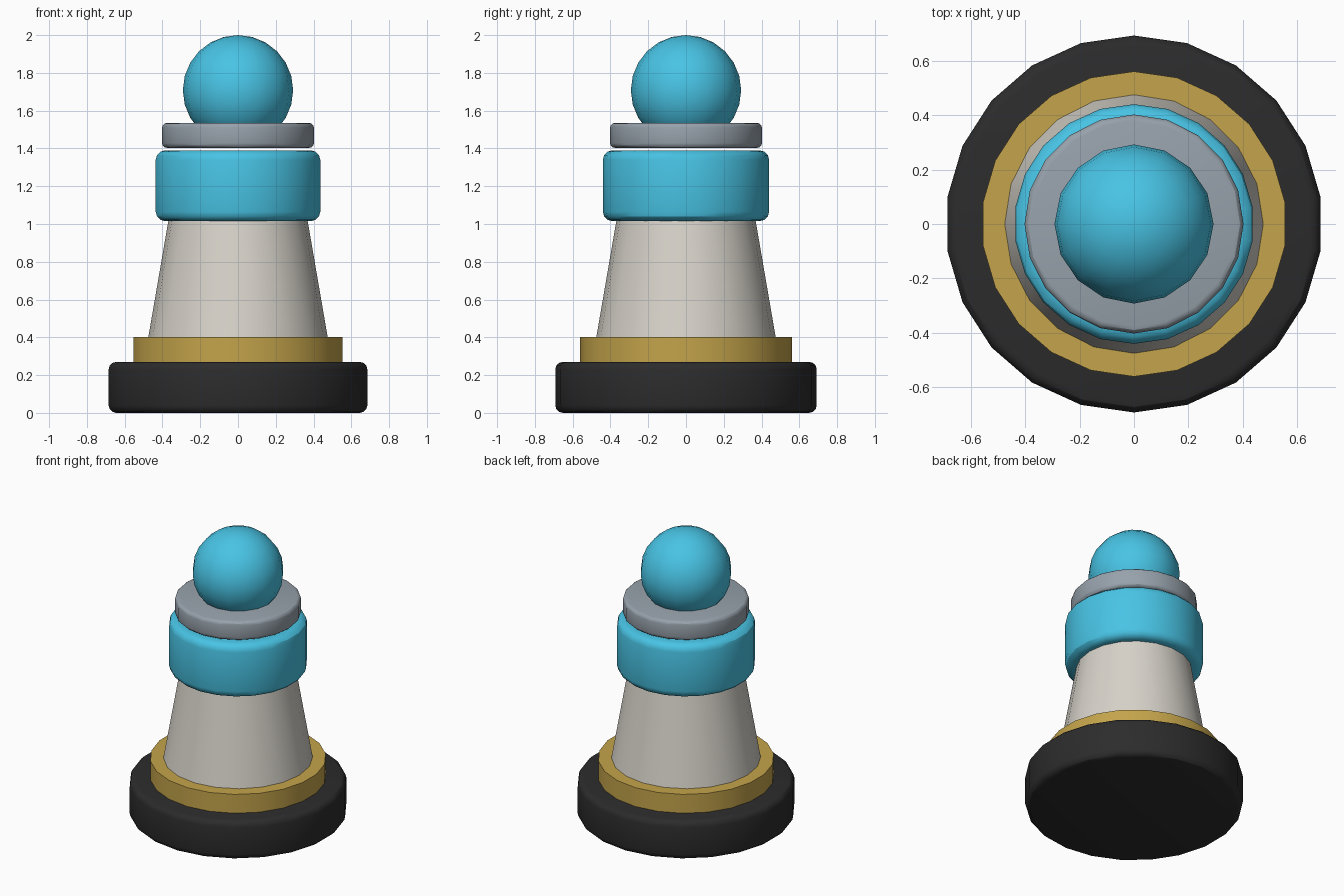
import bpy
import math

cube = bpy.data.objects.get("Cube")
if cube:
    bpy.data.objects.remove(cube, do_unlink=True)


def material(name, rgb):
    mat = bpy.data.materials.new(name)
    mat.use_nodes = True
    mat.diffuse_color = (*rgb, 1)
    mat.node_tree.nodes["Principled BSDF"].inputs["Base Color"].default_value = (*rgb, 1)
    return mat


black = material("black", (0.025, 0.025, 0.025))
gold = material("gold", (0.55, 0.37, 0.07))
ivory = material("ivory", (0.68, 0.65, 0.59))
teal = material("teal", (0.065, 0.55, 0.78))
grey = material("grey", (0.31, 0.36, 0.41))


def finish(name, mat):
    obj = bpy.context.object
    obj.name = name
    obj.data.materials.append(mat)
    bpy.ops.object.shade_smooth_by_angle(angle=math.radians(30))
    return obj


def drum(name, mat, sides, bottom, top, radius, top_radius=None, bevel=0):
    """Round section between two heights, with optional rounded rims."""
    bpy.ops.mesh.primitive_cone_add(
        vertices=sides, radius1=radius, radius2=top_radius or radius,
        depth=top - bottom, location=(0, 0, (top + bottom) / 2))
    obj = bpy.context.object
    if bevel:
        mod = obj.modifiers.new("rounded_rim", "BEVEL")
        mod.width = bevel
        mod.segments = 3
        mod.limit_method = 'ANGLE'
        mod.angle_limit = math.radians(40)
        bpy.ops.object.modifier_apply(modifier=mod.name)
    return finish(name, mat)


# Stacked body
drum("base", black, 22, 0, 0.27, 0.692, bevel=0.04)
drum("base_ring", gold, 22, 0.26, 0.402, 0.56)
drum("tapered_body", ivory, 20, 0.4, 1.05, 0.475, 0.363)
drum("collar", teal, 22, 1.015, 1.39, 0.44, bevel=0.05)
drum("neck_disc", grey, 20, 1.403, 1.535, 0.402, bevel=0.025)

# Ball on top
bpy.ops.mesh.primitive_uv_sphere_add(
    segments=16, ring_count=12, radius=0.292, location=(0, 0, 1.708))
finish("top_ball", teal)
